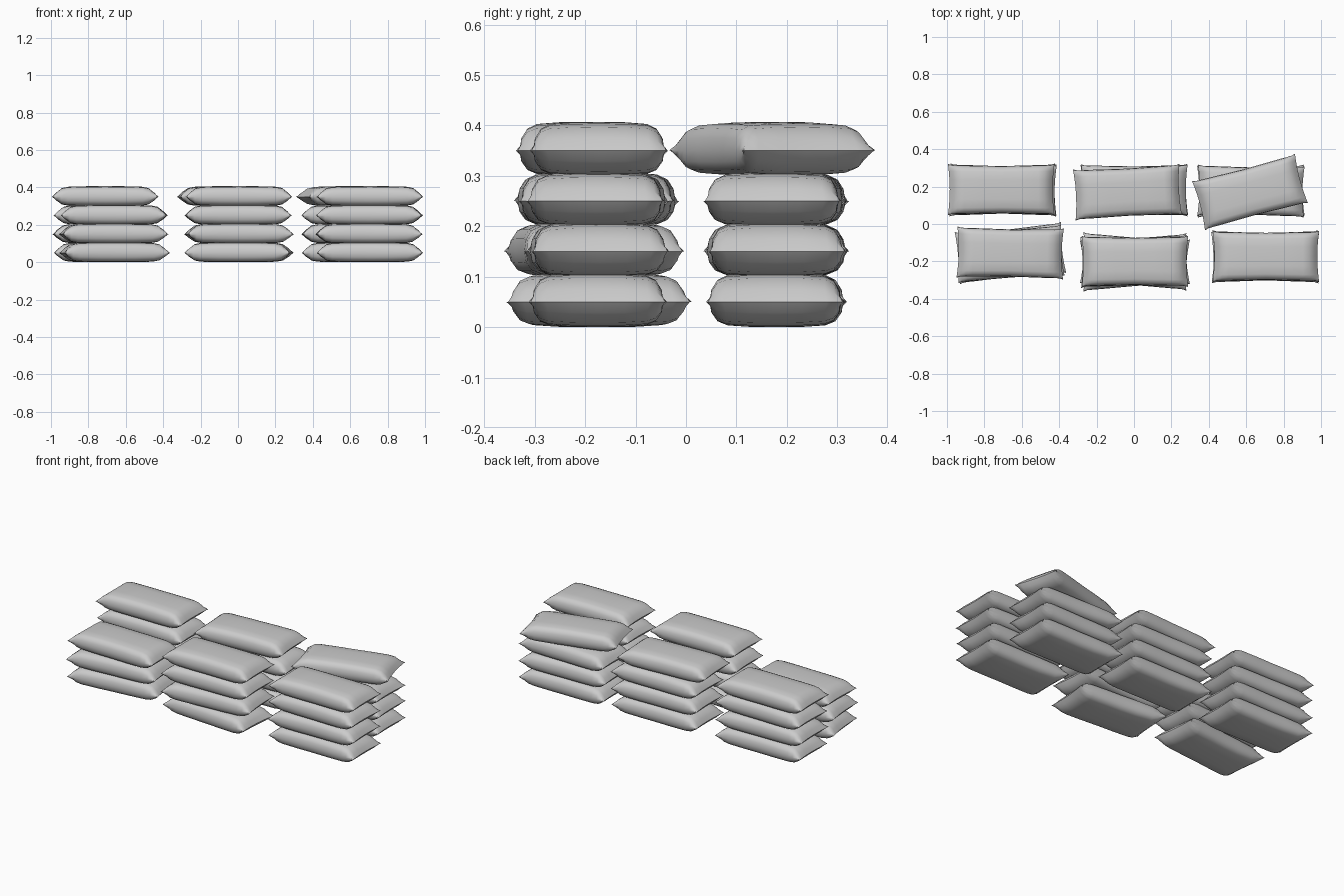
import bpy, math

if "Cube" in bpy.data.objects:
    bpy.data.objects.remove(bpy.data.objects["Cube"], do_unlink=True)

# Plain sack cloth
cloth = bpy.data.materials.new("pale_grey_cloth")
cloth.use_nodes = True
grey = (0.6, 0.6, 0.6, 1)
cloth.diffuse_color = grey
cloth.node_tree.nodes["Principled BSDF"].inputs["Base Color"].default_value = grey

# Half length stations: (x, half width, height factor), pinched flat at the end seam
half = [(0.285, 0.137, 0), (0.265, 0.131, 0.42), (0.235, 0.13, 0.82),
        (0.2, 0.13, 0.94), (0.1, 0.128, 0.99)]
stations = [(-x, w, h) for x, w, h in half] + [(0, 0.126, 1)] + half[::-1]

# Half cross-section: (width factor, height factor), blunt along the long sides
side = [(1, 0), (0.975, 0.45), (0.89, 0.78), (0.75, 0.93), (0.4, 0.99)]
section = [(-v, h) for v, h in side] + [(0, 1)] + side[::-1]
TOP, BOTTOM = 0.057, 0.05


def sack_mesh():
    """Pillow shaped sack: upper and lower skins meeting at a sharp seam."""
    verts, faces, index = [], [], {}

    def vert(i, j, s):
        x, w, h = stations[i]
        v, k = section[j]
        rim = h * k == 0
        key = (i, j, 0 if rim else s)
        if key not in index:
            index[key] = len(verts)
            pinch = 1 - 0.035 * (1 - v * v) * (abs(x) / 0.285) ** 4
            verts.append((x * pinch, w * v, s * h * k * (TOP if s > 0 else BOTTOM)))
        return index[key]

    for s in (1, -1):
        for i in range(len(stations) - 1):
            for j in range(len(section) - 1):
                f = [vert(i, j, s), vert(i + 1, j, s),
                     vert(i + 1, j + 1, s), vert(i, j + 1, s)]
                faces.append(f if s > 0 else f[::-1])
    mesh = bpy.data.meshes.new("sack")
    mesh.from_pydata(verts, [], faces)
    mesh.materials.append(cloth)
    return mesh


# Stacks: name, then (x, y, turn in degrees) of each sack from the ground up
stacks = {
    "front_right": [(-0.66, -0.155, 6), (-0.665, -0.16, 4), (-0.662, -0.155, -1)],
    "front_middle": [(0.005, -0.2, -4), (0.005, -0.205, 4), (0, -0.2, 1), (0.005, -0.2, 0)],
    "front_left": [(0.705, -0.175, 0), (0.7, -0.175, 1), (0.703, -0.175, -1), (0.705, -0.173, 0)],
    "back_right": [(-0.7, 0.182, 0), (-0.705, 0.182, 1), (-0.7, 0.182, -1), (-0.71, 0.184, 0)],
    "back_middle": [(0, 0.178, 0), (0.002, 0.18, 1), (0.002, 0.182, 0), (-0.035, 0.17, 3)],
    "back_left": [(0.625, 0.177, 0), (0.625, 0.176, 1), (0.625, 0.176, -1), (0.62, 0.171, 14.8)],
}

mesh = sack_mesh()
for name, sacks in stacks.items():
    for level, (x, y, turn) in enumerate(sacks):
        sack = bpy.data.objects.new(f"{name}_sack_{level + 1}", mesh)
        bpy.context.collection.objects.link(sack)
        sack.location = (x, y, 0.05 + 0.1 * level)
        sack.rotation_euler.z = math.radians(turn)

# Smooth cloth with a crisp seam
bpy.ops.object.select_all(action="DESELECT")
sack.select_set(True)
bpy.context.view_layer.objects.active = sack
bpy.ops.object.shade_smooth_by_angle(angle=math.radians(40))
